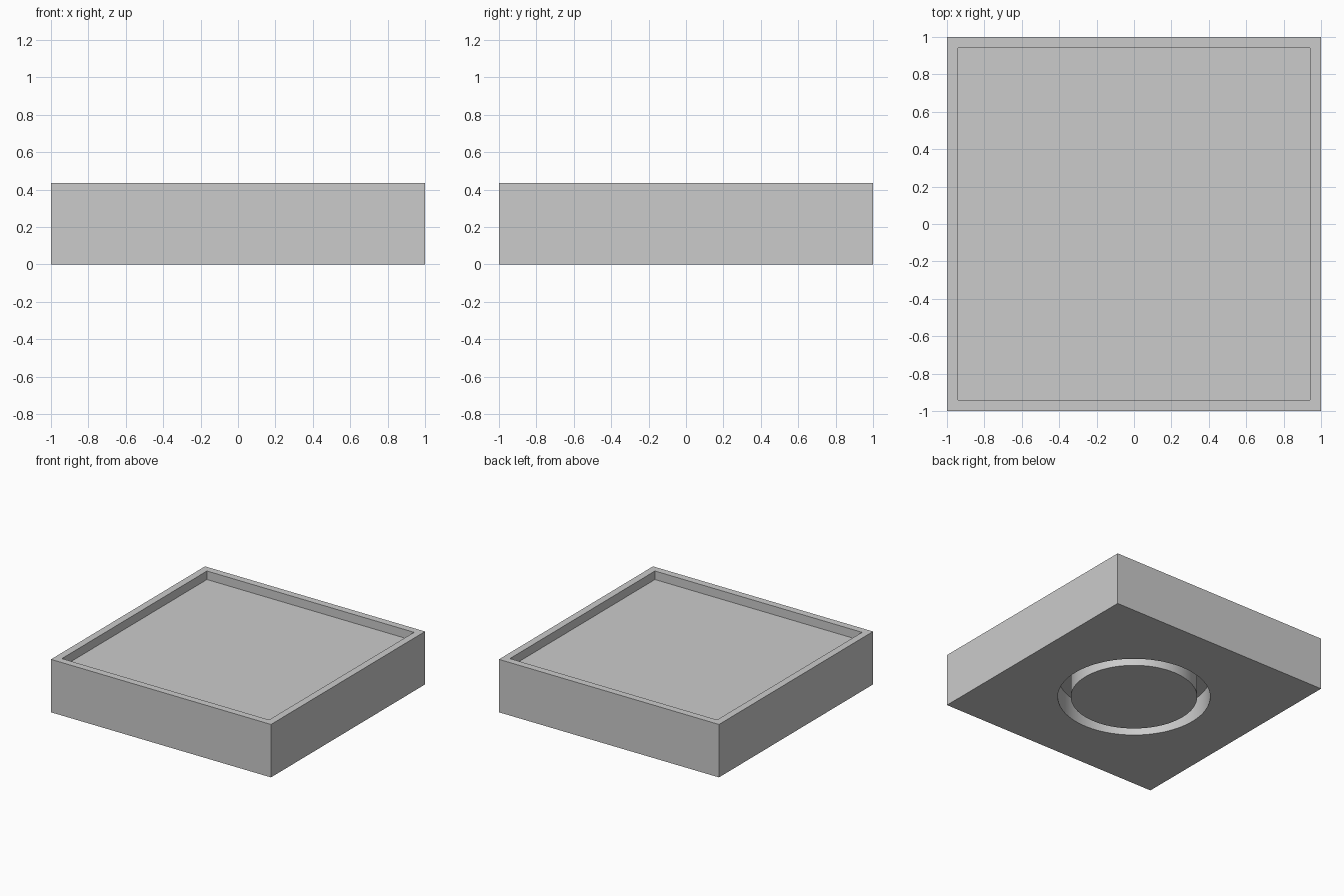
import bpy
import bmesh
import math
from mathutils import Vector

cube = bpy.data.objects.get("Cube")
if cube:
    bpy.data.objects.remove(cube, do_unlink=True)

HEIGHT = 0.435
RIM = 0.083
TRAY_DEPTH = 0.07
GROOVE_OUTER, GROOVE_INNER, GROOVE_DEPTH = 0.574, 0.476, 0.18

grey = bpy.data.materials.new("light grey")
grey.use_nodes = True
colour = (0.6, 0.6, 0.6, 1)
grey.diffuse_color = colour
grey.node_tree.nodes["Principled BSDF"].inputs["Base Color"].default_value = colour


def make_object(name, bm):
    bmesh.ops.recalc_face_normals(bm, faces=bm.faces)
    mesh = bpy.data.meshes.new(name)
    bm.to_mesh(mesh)
    bm.free()
    mesh.materials.append(grey)
    obj = bpy.data.objects.new(name, mesh)
    bpy.context.collection.objects.link(obj)
    return obj


# Square block with a shallow tray sunk into the top
bm = bmesh.new()
bmesh.ops.create_cube(bm, size=2)
for v in bm.verts:
    v.co.z = HEIGHT if v.co.z > 0 else 0
bm.normal_update()
top = max(bm.faces, key=lambda f: f.calc_center_median().z)
bmesh.ops.inset_region(bm, faces=[top], thickness=RIM)
floor = bmesh.ops.extrude_discrete_faces(bm, faces=[top])["faces"][0]
bmesh.ops.translate(bm, verts=floor.verts, vec=(0, 0, -TRAY_DEPTH))
block = make_object("square_base", bm)

# Ring-shaped cutter for the groove underneath
bm = bmesh.new()
corners = [(GROOVE_INNER, -0.1), (GROOVE_OUTER, -0.1),
           (GROOVE_OUTER, GROOVE_DEPTH), (GROOVE_INNER, GROOVE_DEPTH)]
profile = [bm.verts.new((r, 0, z)) for r, z in corners]
edges = [bm.edges.new((profile[i - 1], profile[i])) for i in range(4)]
bmesh.ops.spin(bm, geom=profile + edges, cent=Vector(), axis=(0, 0, 1),
               angle=math.tau, steps=96, use_merge=True)
bmesh.ops.remove_doubles(bm, verts=bm.verts, dist=0.0001)
cutter = make_object("groove_cutter", bm)
cutter.hide_render = True

# Cut the groove, then discard the cutter
cut = block.modifiers.new("ring_groove", "BOOLEAN")
cut.operation = "DIFFERENCE"
cut.solver = "EXACT"
cut.object = cutter
bpy.ops.object.select_all(action="DESELECT")
block.select_set(True)
bpy.context.view_layer.objects.active = block
bpy.ops.object.modifier_apply(modifier=cut.name)
bpy.data.objects.remove(cutter, do_unlink=True)
bpy.ops.object.shade_smooth_by_angle(angle=math.radians(30))
